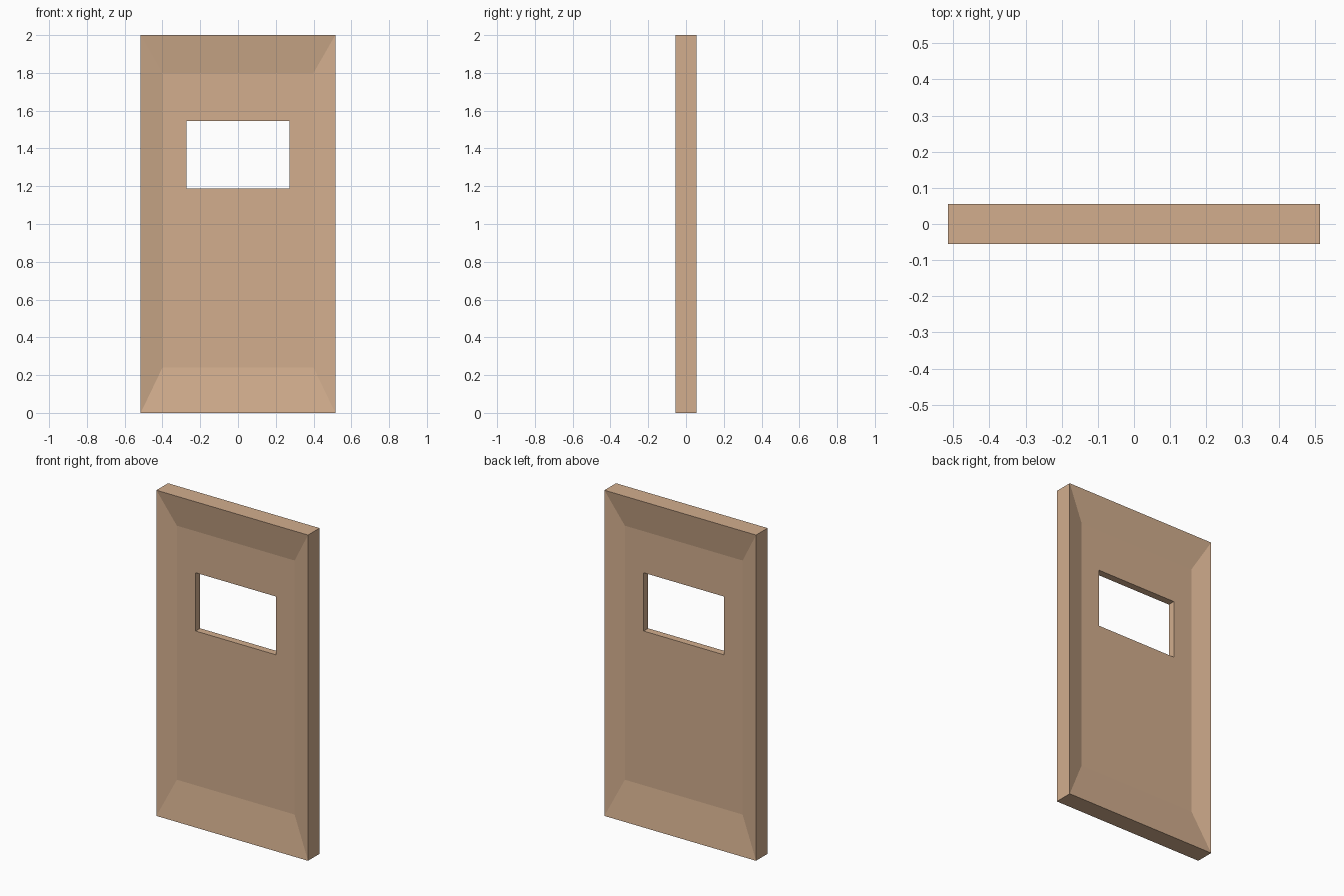
import bpy
import bmesh

# Remove the default cube only
cube = bpy.data.objects.get("Cube")
if cube:
    bpy.data.objects.remove(cube, do_unlink=True)

# Dimensions
HALF_DEPTH = 0.056      # outer rim
PANEL_HALF_DEPTH = 0.022  # recessed panel

# Rectangles as (half width, bottom, top)
RIM = (0.515, 0.0, 2.0)
PANEL = (0.40, 0.24, 1.80)
WINDOW = (0.272, 1.187, 1.545)

# Wood material
wood = bpy.data.materials.new("light_wood")
wood.use_nodes = True
colour = (0.645, 0.423, 0.27, 1.0)
wood.diffuse_color = colour
wood.node_tree.nodes["Principled BSDF"].inputs["Base Color"].default_value = colour


def add_ring(bm, rect, y):
    """Four corners of an upright rectangle at depth y."""
    half, low, high = rect
    corners = [(-half, low), (half, low), (half, high), (-half, high)]
    return [bm.verts.new((x, y, z)) for x, z in corners]


# Door: rings run from the front rim through the window to the back rim
bm = bmesh.new()
front = [(RIM, -HALF_DEPTH), (PANEL, -PANEL_HALF_DEPTH), (WINDOW, -PANEL_HALF_DEPTH)]
back = [(rect, -y) for rect, y in reversed(front)]
rings = [add_ring(bm, rect, y) for rect, y in front + back]

# Join each ring to the next; the last closes back to the first as the outer edge
for i, ring in enumerate(rings):
    following = rings[(i + 1) % len(rings)]
    for j in range(4):
        k = (j + 1) % 4
        bm.faces.new((ring[j], ring[k], following[k], following[j]))

bmesh.ops.recalc_face_normals(bm, faces=bm.faces)
mesh = bpy.data.meshes.new("door_panel")
bm.to_mesh(mesh)
bm.free()
mesh.materials.append(wood)
door = bpy.data.objects.new("door_panel", mesh)
bpy.context.collection.objects.link(door)
